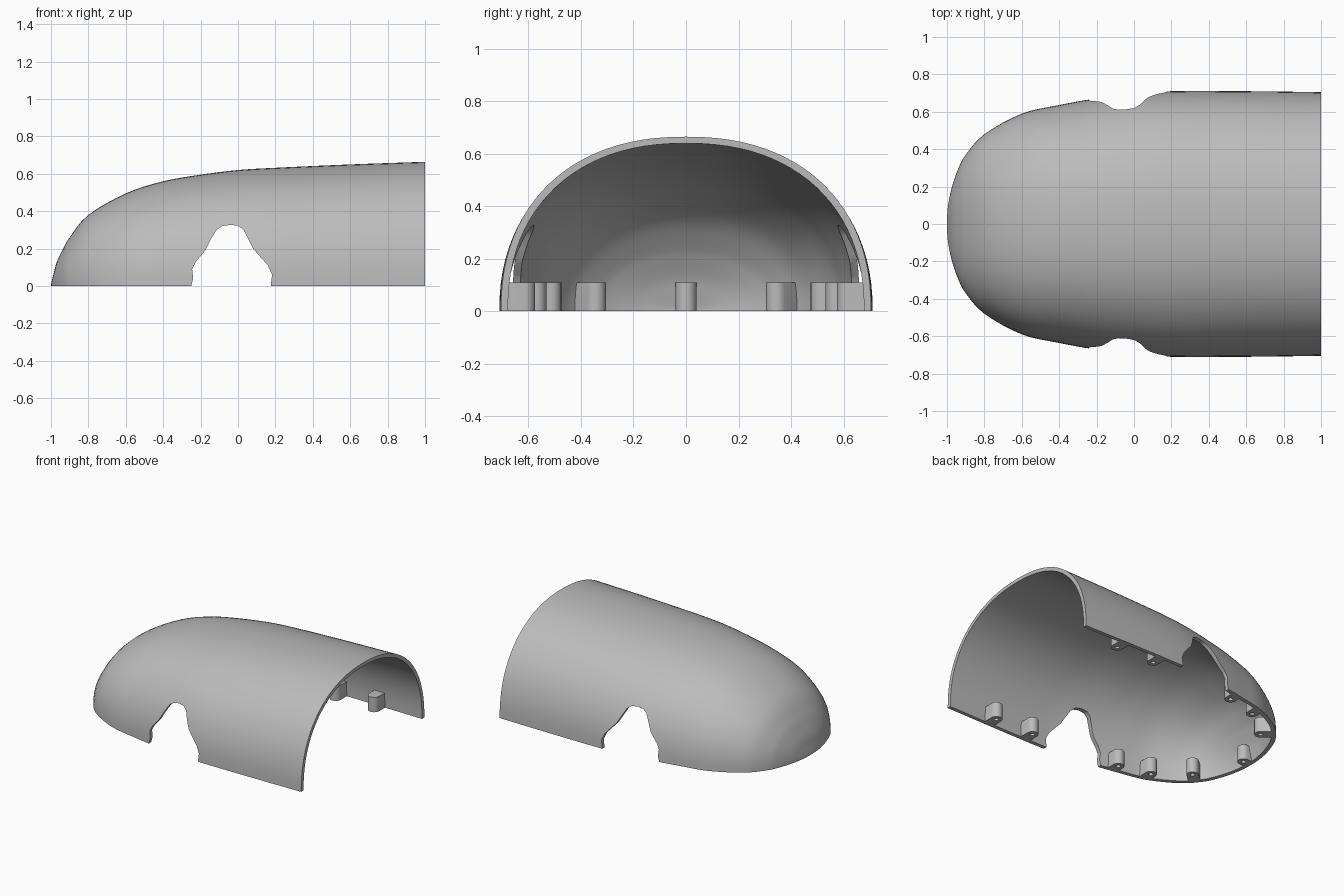
import bpy, bmesh, math
from mathutils import Vector

if "Cube" in bpy.data.objects:
    bpy.data.objects.remove(bpy.data.objects["Cube"])

ARC = 48          # segments across the dome
SUB = 4           # subdivisions between stations
POWER = 2 / 2.25  # superellipse exponent of the section

# stations along the body: x, half width, height
STATIONS = [(-1, 0, 0), (-.997, .075, .022), (-.985, .15, .07), (-.97, .21, .125),
            (-.94, .295, .19), (-.9, .37, .26), (-.8, .48, .38), (-.6, .59, .495),
            (-.4, .636, .56), (-.2, .672, .595), (0, .697, .62), (.2, .71, .632),
            (.6, .71, .65), (1, .705, .664)]

grey = bpy.data.materials.new("grey plastic")
grey.diffuse_color = (.5, .5, .5, 1)
grey.use_nodes = True
grey.node_tree.nodes["Principled BSDF"].inputs["Base Color"].default_value = grey.diffuse_color


def smooth_stations():
    """Catmull-Rom interpolation of the stations."""
    p = [Vector(s) for s in STATIONS]
    p = [2 * p[0] - p[1]] + p + [2 * p[-1] - p[-2]]
    out = []
    for i in range(1, len(p) - 2):
        a, b, c, d = p[i - 1:i + 3]
        for k in range(SUB):
            t = k / SUB
            out.append(.5 * (2 * b + (c - a) * t + (2 * a - 5 * b + 4 * c - d) * t * t
                             + (3 * b - a - 3 * c + d) * t ** 3))
    return out + [p[-2]]


def arc(station, depth):
    """Half section; depth 0 is the outer skin, 1 the inner skin."""
    x, w, h = station
    x = 1 - (1 - x) * (1 - .014 * depth)
    w, h = max(w, 0) * (1 - .038 * depth), max(h, 0) * (1 - .038 * depth)
    pts = []
    for i in range(ARC + 1):
        a = math.pi * i / ARC
        c, s = math.cos(a), max(math.sin(a), 0)
        if i == ARC:
            s = 0
        pts.append((x, math.copysign(w * abs(c) ** POWER, c), h * s ** POWER))
    return pts


def finish(name, bm):
    bmesh.ops.remove_doubles(bm, verts=bm.verts, dist=1e-5)
    bmesh.ops.recalc_face_normals(bm, faces=bm.faces)
    me = bpy.data.meshes.new(name)
    bm.to_mesh(me)
    bm.free()
    ob = bpy.data.objects.new(name, me)
    bpy.context.collection.objects.link(ob)
    me.materials.append(grey)
    return ob


def skin(bm, rings):
    rows = [[bm.verts.new(p) for p in r] for r in rings]
    n = len(rows[0])
    for a, b in zip(rows, rows[1:]):
        for i in range(n):
            j = (i + 1) % n
            bm.faces.new((a[i], a[j], b[j], b[i]))
    return rows


def prism(bm, outline, offset):
    """Closed prism from a list of points, extruded by offset."""
    low = [bm.verts.new(p) for p in outline]
    high = [bm.verts.new(Vector(p) + Vector(offset)) for p in outline]
    bm.faces.new(low)
    bm.faces.new(high[::-1])
    for i in range(len(low)):
        j = (i + 1) % len(low)
        bm.faces.new((low[j], low[i], high[i], high[j]))


def boolean(ob, cutter, operation):
    mod = ob.modifiers.new("cut", 'BOOLEAN')
    mod.operation, mod.object, mod.solver = operation, cutter, 'EXACT'
    bpy.context.view_layer.objects.active = ob
    bpy.ops.object.modifier_apply(modifier=mod.name)
    bpy.data.objects.remove(cutter)


def smooth(ob):
    bpy.ops.object.select_all(action='DESELECT')
    ob.select_set(True)
    bpy.context.view_layer.objects.active = ob
    bpy.ops.object.shade_smooth_by_angle(angle=math.radians(35))


path = smooth_stations()

# domed shell with wall thickness and open rear
bm = bmesh.new()
last = skin(bm, [arc(s, 0) + arc(s, 1)[::-1] for s in path])[-1]
for i in range(ARC):
    bm.faces.new((last[i], last[i + 1], last[-2 - i], last[-1 - i]))
shell = finish("shell", bm)

# bell-shaped openings on both sides
BELL = [(-.25, -.1), (-.25, 0), (-.24, .04), (-.245, .09), (-.225, .13), (-.175, .19),
        (-.145, .25), (-.115, .30), (-.085, .32), (-.04, .327), (.0, .322), (.03, .30),
        (.055, .25), (.08, .2), (.12, .155), (.16, .11), (.182, .06), (.175, 0), (.175, -.1)]
bm = bmesh.new()
prism(bm, [(x, -1, z) for x, z in BELL], (0, 2, 0))
boolean(shell, finish("opening_cutter", bm), 'DIFFERENCE')
smooth(shell)

# screw bosses: x, y, direction toward the wall; mirrored in y
SIDE = [(.66, .615, 0, 1), (.353, .615, 0, 1), (-.345, .572, 0, 1),
        (-.576, .515, 0, 1), (-.79, .345, -.75, .66)]
BOSSES = SIDE + [(x, -y, dx, -dy) for x, y, dx, dy in SIDE] + [(-.935, 0, -1, 0)]
R = .04
bm, holes = bmesh.new(), bmesh.new()
for x, y, dx, dy in BOSSES:
    toward = math.atan2(dy, dx)
    c = Vector((x, y, -.05))
    ring = [c + R * Vector((math.cos(toward + math.pi / 2 + math.pi * k / 12),
                            math.sin(toward + math.pi / 2 + math.pi * k / 12), 0))
            for k in range(13)]
    reach = .14 * Vector((math.cos(toward), math.sin(toward), 0))
    prism(bm, ring + [ring[-1] + reach, ring[0] + reach], (0, 0, .158))
    prism(holes, [c + .016 * Vector((math.cos(k * math.pi / 8), math.sin(k * math.pi / 8), 0))
                  for k in range(16)], (0, 0, .13))
bosses = finish("screw_bosses", bm)

# trim the bosses inside the wall, then drill them
hull = bmesh.new()
hull.faces.new(skin(hull, [arc(s, .5) for s in path])[-1])
boolean(bosses, finish("hull_cutter", hull), 'INTERSECT')
boolean(bosses, finish("hole_cutter", holes), 'DIFFERENCE')
smooth(bosses)
